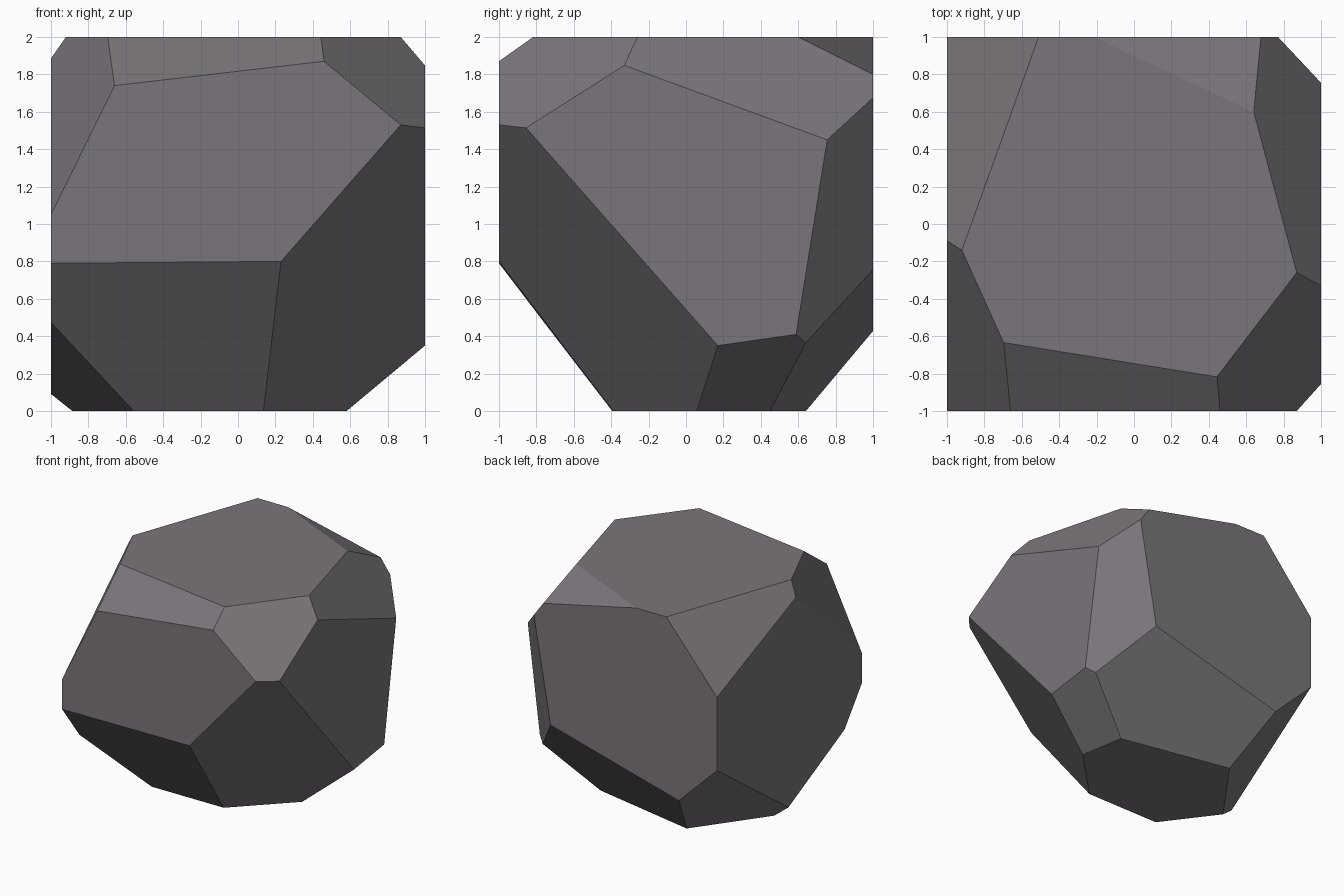
import bpy, bmesh
from mathutils import Vector

if "Cube" in bpy.data.objects:
    bpy.data.objects.remove(bpy.data.objects["Cube"])

# Stone colour
stone = bpy.data.materials.new("purple_grey_stone")
stone.diffuse_color = (0.195, 0.178, 0.197, 1)
stone.use_nodes = True
stone.node_tree.nodes["Principled BSDF"].inputs["Base Color"].default_value = stone.diffuse_color

# Each facet is a flat cut through three points
CUTS = {
    "top_front":         ((-.66, -1, 1.74), (.46, -1, 1.87), (-.69, -.635, 2)),
    "top_front_left":    ((-.66, -1, 1.74), (-1, -1, 1.05), (-.92, -.14, 2)),
    "top_front_right":   ((.46, -1, 1.87), (.87, -1, 1.53), (.87, -.26, 2)),
    "low_front_right":   ((.87, -1, 1.53), (.23, -1, .80), (1, .17, .35)),
    "low_front":         ((-1, -1, .79), (.23, -1, .80), (.14, -.39, 0)),
    "low_right":         ((1, .17, .35), (1, .59, .41), (.58, .06, 0)),
    "low_front_left":    ((-1, -.75, .47), (-.56, -.39, 0), (-1, .017, .09)),
    "low_back_left":     ((-1, 1, .789), (-.632, 1, .428), (-.885, .046, 0)),
    "low_back":          ((-.632, 1, .428), (.608, 1, .755), (-.459, .642, 0)),
    "side_back_right":   ((.608, 1, .755), (.77, 1, 1.675), (1, .755, 1.45)),
    "top_right":         ((.87, -.26, 2), (.64, .60, 2), (1, .755, 1.45)),
    "top_back":          ((.64, .60, 2), (-.22, 1, 2), (.68, 1, 1.80)),
    "top_back_left":     ((-.51, 1, 2), (-.92, -.14, 2), (-1, 1, 1.428)),
}
CENTRE = Vector((0, 0, 1))


def slice_off(bm, a, b, c):
    """Remove everything beyond the plane a-b-c and cap the hole."""
    a, b, c = Vector(a), Vector(b), Vector(c)
    n = (b - a).cross(c - a).normalized()
    if n.dot(CENTRE - a) > 0:
        n = -n
    bmesh.ops.bisect_plane(bm, geom=bm.verts[:] + bm.edges[:] + bm.faces[:],
                           dist=1e-5, plane_co=a, plane_no=n, clear_outer=True)
    rim = [e for e in bm.edges if e.is_boundary]
    if rim:
        bmesh.ops.holes_fill(bm, edges=rim, sides=0)


# Rock: a block with its corners and edges chipped flat
bm = bmesh.new()
bmesh.ops.create_cube(bm, size=2)
bmesh.ops.translate(bm, verts=bm.verts, vec=CENTRE)
for pts in CUTS.values():
    slice_off(bm, *pts)
bmesh.ops.remove_doubles(bm, verts=bm.verts, dist=1e-4)
bmesh.ops.recalc_face_normals(bm, faces=bm.faces)
mesh = bpy.data.meshes.new("rock")
bm.to_mesh(mesh)
bm.free()
mesh.materials.append(stone)
rock = bpy.data.objects.new("rock", mesh)
bpy.context.collection.objects.link(rock)
